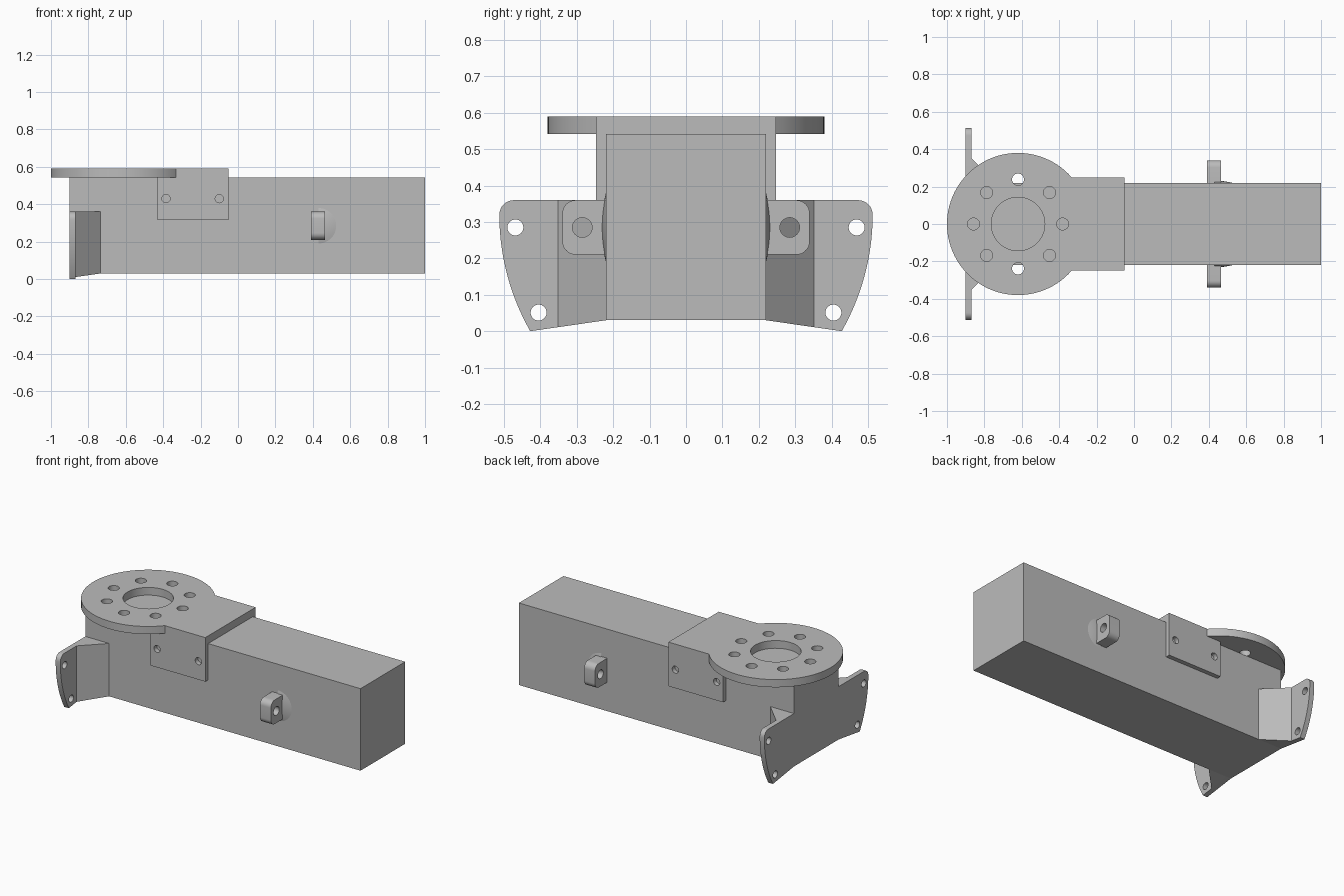
import bpy, bmesh
from math import sin, cos, pi, sqrt, radians, asin
from mathutils import Matrix, Vector

if "Cube" in bpy.data.objects:
    bpy.data.objects.remove(bpy.data.objects["Cube"], do_unlink=True)

metal = bpy.data.materials.new("plain grey metal")
metal.use_nodes = True
GREY = (0.5, 0.5, 0.5, 1)
metal.diffuse_color = GREY
metal.node_tree.nodes["Principled BSDF"].inputs["Base Color"].default_value = GREY

# Local x, y and extrusion directions for each drawing plane
PLANES = {"XY": ("XYZ"), "YZ": ("YZX"), "XZ": ("XZY")}


def arc(cx, cy, r, a0, a1, n):
    """Points along a circular arc, angles in degrees."""
    angles = [radians(a0 + (a1 - a0) * i / n) for i in range(n + 1)]
    return [(cx + r * cos(a), cy + r * sin(a)) for a in angles]


def circle(cx, cy, r, n=32):
    return arc(cx, cy, r, 0, 360, n)[:-1]


def add_object(name, mesh):
    obj = bpy.data.objects.new(name, mesh)
    bpy.context.collection.objects.link(obj)
    mesh.materials.clear()
    mesh.materials.append(metal)
    bpy.ops.object.select_all(action="DESELECT")
    obj.select_set(True)
    bpy.context.view_layer.objects.active = obj
    bpy.ops.object.shade_smooth_by_angle(angle=radians(30))
    return obj


def plate(name, plane, outline, lo, hi, holes=()):
    """Extrude an outline with holes from lo to hi along the plane's normal."""
    curve = bpy.data.curves.new(name, "CURVE")
    curve.dimensions = "2D"
    curve.fill_mode = "BOTH"
    curve.extrude = (hi - lo) / 2
    for loop in (outline, *holes):
        spline = curve.splines.new("POLY")
        spline.points.add(len(loop) - 1)
        for p, (x, y) in zip(spline.points, loop):
            p.co = (x, y, 0, 1)
        spline.use_cyclic_u = True
    temp = bpy.data.objects.new(name + "_outline", curve)
    bpy.context.collection.objects.link(temp)
    bpy.context.view_layer.update()
    graph = bpy.context.evaluated_depsgraph_get()
    mesh = bpy.data.meshes.new_from_object(temp.evaluated_get(graph))
    bpy.data.objects.remove(temp, do_unlink=True)
    bpy.data.curves.remove(curve)
    axes = [Vector([float(c == a) for c in "XYZ"]) for a in PLANES[plane]]
    turn = Matrix(axes).transposed().to_4x4()
    mesh.transform(turn @ Matrix.Translation((0, 0, (lo + hi) / 2)))
    bm = bmesh.new()
    bm.from_mesh(mesh)
    bmesh.ops.remove_doubles(bm, verts=bm.verts, dist=0.0001)
    bmesh.ops.recalc_face_normals(bm, faces=bm.faces)
    bm.to_mesh(mesh)
    bm.free()
    return add_object(name, mesh)


def rectangle(x0, y0, x1, y1):
    return [(x0, y0), (x1, y0), (x1, y1), (x0, y1)]


# Main beam
W, BOTTOM, TOP = 0.22, 0.03, 0.542
plate("beam", "XY", rectangle(-0.9, -W, 1, W), BOTTOM, TOP)

# Round mounting plate with a square tongue
CX, R, TONGUE = -0.62, 0.38, 0.248
a = asin(TONGUE / R) * 180 / pi
outline = arc(CX, 0, R, a, 360 - a, 72) + [(-0.052, -TONGUE), (-0.052, TONGUE)]
bolts = [circle(x, y, 0.032) for x, y in circle(CX, 0, 0.238, 8)]
plate("mounting_plate", "XY", outline, TOP, 0.59, [circle(CX, 0, 0.143, 48)] + bolts)

for side, s in (("left", 1), ("right", -1)):

    def flip(points):
        return [(s * y, z) for y, z in points]

    # Cheek plate folded down from the tongue
    lo, hi = sorted((s * W, s * TONGUE))
    plate(f"{side}_cheek_plate", "XZ", rectangle(-0.43, 0.315, -0.052, 0.59), lo, hi,
          [circle(x, 0.43, 0.022) for x in (-0.385, -0.1)])

    # End flange with a curved outer edge
    big = 0.645
    sweep = -asin(0.32 / big) * 180 / pi
    edge = arc(0.513 - big, 0.32, big, sweep, 0, 16)
    ear = [(W, BOTTOM)] + edge + arc(0.473, 0.32, 0.04, 0, 90, 8)[1:] + [(W, 0.36)]
    plate(f"{side}_end_flange", "YZ", flip(ear), -0.9, -0.868,
          [flip(circle(0.469, 0.285, 0.022)), flip(circle(0.405, 0.051, 0.022))])

    # Gusset behind the flange, its underside following the flange's slope
    gusset = plate(f"{side}_gusset", "XY",
                   [(-0.868, s * W), (-0.736, s * W), (-0.868, s * 0.352)], BOTTOM, 0.36)
    for v in gusset.data.vertices:
        if v.co.z < 0.1:
            v.co.z = BOTTOM * (1 - (abs(v.co.y) - W) / 0.207)

    # Small lug with a cross hole
    tab = ([(W, 0.21)] + arc(0.303, 0.247, 0.037, -90, 0, 8)
           + arc(0.303, 0.323, 0.037, 0, 90, 8) + [(W, 0.36)])
    plate(f"{side}_lug", "YZ", flip(tab), 0.39, 0.465,
          [flip(circle(0.285, 0.285, 0.027))])

    # Shallow half dome beside the lug
    bm = bmesh.new()
    rim, height = 0.095, 0.012
    pts = [bm.verts.new((0.43, s * (W + height * (1 - t * t)), 0.285 - rim * t))
           for t in (i / 8 for i in range(9))]
    edges = [bm.edges.new(pair) for pair in zip(pts, pts[1:])]
    bmesh.ops.spin(bm, geom=pts + edges, cent=(0.43, 0, 0.285), axis=(0, -1, 0),
                   angle=pi, steps=24)
    bmesh.ops.remove_doubles(bm, verts=bm.verts, dist=0.0001)
    bmesh.ops.recalc_face_normals(bm, faces=bm.faces)
    if sum(f.normal.y for f in bm.faces) * s < 0:
        bmesh.ops.reverse_faces(bm, faces=bm.faces)
    mesh = bpy.data.meshes.new(f"{side}_half_dome")
    bm.to_mesh(mesh)
    bm.free()
    add_object(f"{side}_half_dome", mesh)
